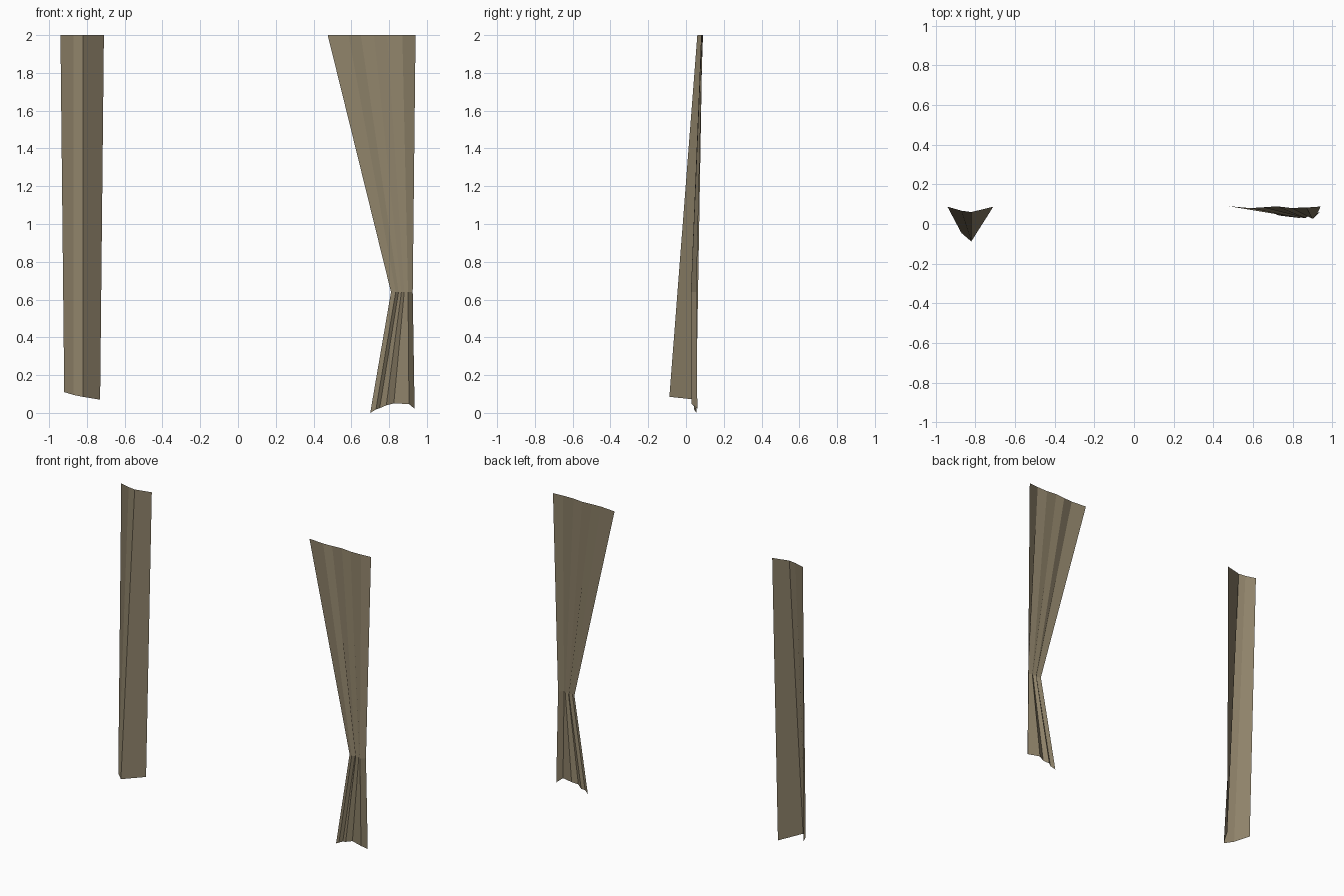
import bpy
import bmesh

cube = bpy.data.objects.get("Cube")
if cube:
    bpy.data.objects.remove(cube, do_unlink=True)

# Cloth colour
cloth = bpy.data.materials.new("taupe cloth")
cloth.use_nodes = True
colour = (0.275, 0.226, 0.144, 1)
cloth.diffuse_color = colour
shader = cloth.node_tree.nodes["Principled BSDF"]
shader.inputs["Base Color"].default_value = colour
shader.inputs["Roughness"].default_value = 0.9


def cloth_sheet(name, rows):
    """Bridge pleated cross-sections, listed top to bottom, into one thin sheet."""
    bm = bmesh.new()
    loops = [[bm.verts.new(p) for p in row] for row in rows]
    for upper, lower in zip(loops, loops[1:]):
        for i in range(len(upper) - 1):
            bm.faces.new((upper[i], lower[i], lower[i + 1], upper[i + 1]))
    mesh = bpy.data.meshes.new(name)
    bm.to_mesh(mesh)
    bm.free()
    mesh.materials.append(cloth)
    obj = bpy.data.objects.new(name, mesh)
    bpy.context.collection.objects.link(obj)
    return obj


def level(z, xs, ys):
    return [(x, y, z) for x, y in zip(xs, ys)]


# Straight hanging panel, its fold swinging forward towards the hem
cloth_sheet("right_curtain", [
    level(2, (-0.94, -0.87, -0.82, -0.71), (0.087, 0.067, 0.06, 0.087)),
    [(-0.92, 0.05, 0.11), (-0.87, -0.045, 0.095),
     (-0.82, -0.088, 0.085), (-0.73, 0.054, 0.07)],
])

# Gathered panel: flat at the rail, pinched at the tie, flaring to the hem
top = level(2, (0.475, 0.585, 0.65, 0.72, 0.79, 0.87, 0.94),
            (0.09, 0.08, 0.084, 0.089, 0.081, 0.083, 0.088))
tie = level(0.64, (0.81, 0.835, 0.85, 0.865, 0.88, 0.9, 0.925),
            (0.043, 0.03, 0.045, 0.03, 0.042, 0.026, 0.055))
hem = list(zip((0.70, 0.73, 0.75, 0.785, 0.825, 0.905, 0.935),
               (0.055, 0.043, 0.056, 0.037, 0.052, 0.03, 0.06),
               (0, 0.018, 0.025, 0.04, 0.05, 0.047, 0.022)))
cloth_sheet("left_curtain", [top, tie, hem])
